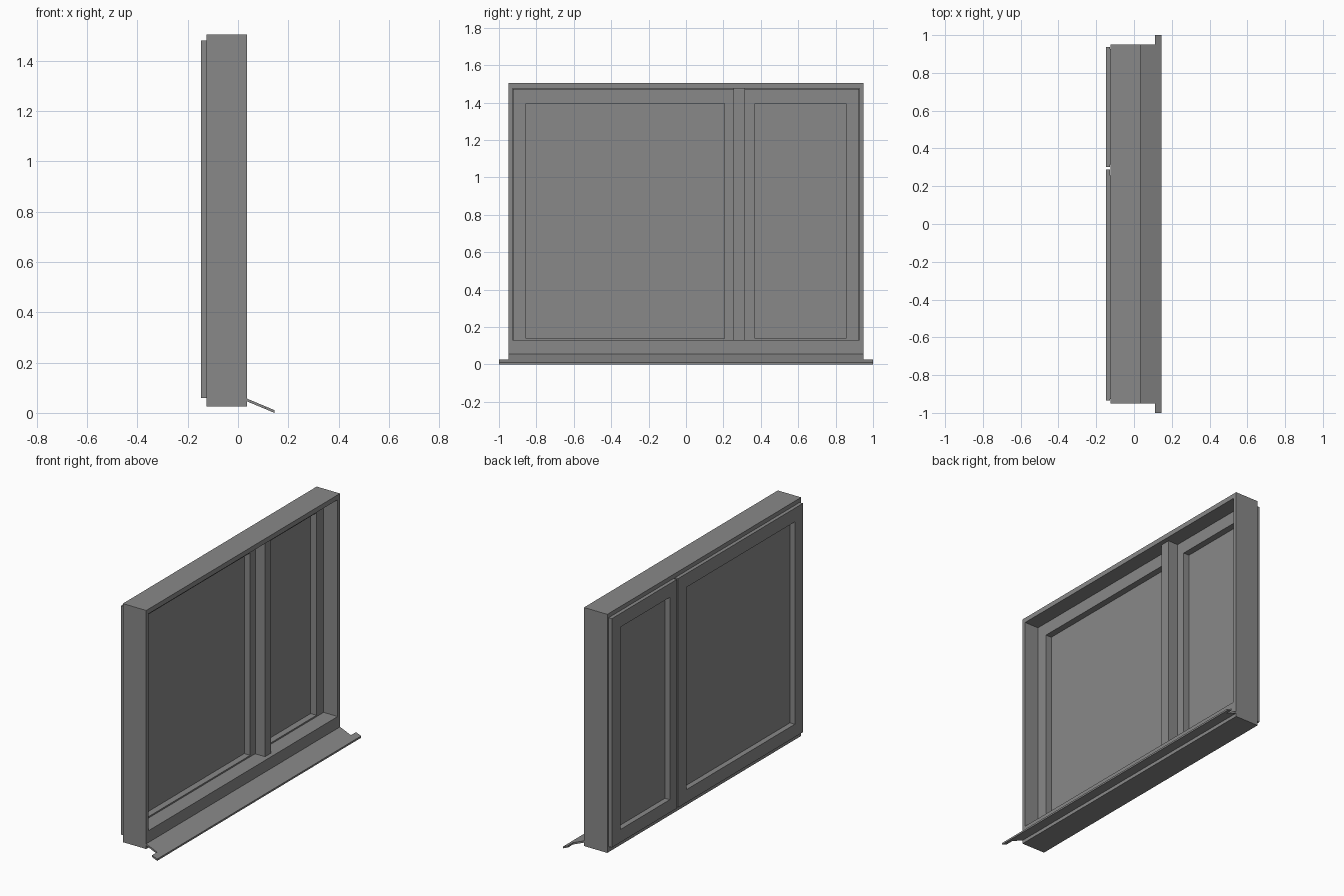
import bpy, bmesh

if "Cube" in bpy.data.objects:
    bpy.data.objects.remove(bpy.data.objects["Cube"])

grey = bpy.data.materials.new("plain_grey")
grey.diffuse_color = (0.25, 0.25, 0.25, 1)
grey.use_nodes = True
grey.node_tree.nodes["Principled BSDF"].inputs["Base Color"].default_value = grey.diffuse_color


def finish(name, bm):
    bmesh.ops.recalc_face_normals(bm, faces=bm.faces)
    me = bpy.data.meshes.new(name)
    bm.to_mesh(me)
    bm.free()
    me.materials.append(grey)
    ob = bpy.data.objects.new(name, me)
    bpy.context.collection.objects.link(ob)
    return ob


def box(name, x0, x1, y0, y1, z0, z1):
    bm = bmesh.new()
    bmesh.ops.create_cube(bm, size=1)
    for v in bm.verts:
        v.co = (x1 if v.co.x > 0 else x0,
                y1 if v.co.y > 0 else y0,
                z1 if v.co.z > 0 else z0)
    return finish(name, bm)


def ring(name, loops):
    """Sweep a closed section of rectangles (x, y0, y1, z0, z1) into a frame."""
    bm = bmesh.new()
    rows = [[bm.verts.new((x, y, z)) for y, z in
             ((y0, z0), (y1, z0), (y1, z1), (y0, z1))]
            for x, y0, y1, z0, z1 in loops]
    for a, b in zip(rows, rows[1:] + rows[:1]):
        for i in range(4):
            j = (i + 1) % 4
            bm.faces.new((a[i], a[j], b[j], b[i]))
    return finish(name, bm)


# Outer frame with a deep bottom rail
outer = (-0.95, 0.95, 0.025, 1.505)
hole = (-0.927, 0.927, 0.13, 1.475)
ring("outer_frame", [(-0.125, *outer), (0.035, *outer),
                     (0.035, *hole), (-0.125, *hole)])

# Upright between the two sashes
box("mullion", -0.123, 0.007, 0.255, 0.315, 0.13, 1.475)

# Sashes: a flange over the inside of the frame, a body inside the opening
BACK, STEP, FRONT = -0.148, -0.126, -0.06
for side, flange, body, pane in (
        ("wide", (-0.935, 0.288), (-0.926, 0.256), (-0.855, 0.205)),
        ("narrow", (0.302, 0.938), (0.314, 0.926), (0.37, 0.855))):
    fl = (*flange, 0.06, 1.48)
    bo = (*body, 0.131, 1.474)
    op = (*pane, 0.14, 1.395)
    ring(side + "_sash", [(BACK, *fl), (STEP, *fl), (STEP, *bo),
                          (FRONT, *bo), (FRONT, *op), (BACK, *op)])
    box(side + "_pane", -0.115, -0.1, *op)

# Sloping outside sill, wider past the wall line
bm = bmesh.new()
outline = [(0.035, 0.95), (0.11, 0.95), (0.11, 1.0), (0.145, 1.0)]
outline += [(x, -y) for x, y in reversed(outline)]
verts = [bm.verts.new((x, y, 0.046 - (x - 0.035) * 0.046 / 0.11))
         for x, y in outline]
base = bm.faces.new(verts)
up = bmesh.ops.extrude_face_region(bm, geom=[base])["geom"]
bmesh.ops.translate(bm, vec=(0, 0, 0.011),
                    verts=[g for g in up if isinstance(g, bmesh.types.BMVert)])
finish("sloping_sill", bm)
